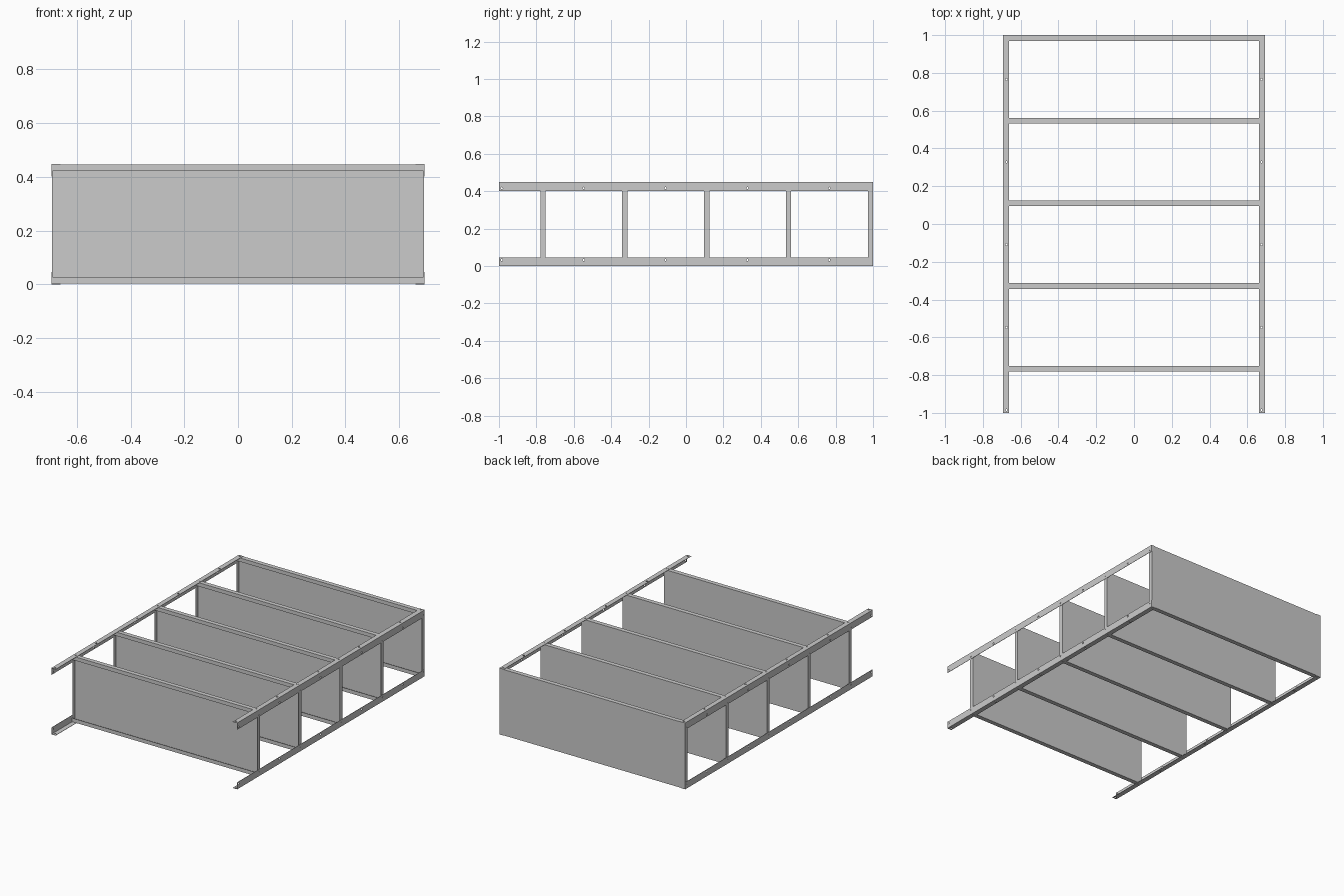
import bpy, bmesh
from mathutils import Vector, Matrix

if "Cube" in bpy.data.objects:
    bpy.data.objects.remove(bpy.data.objects["Cube"])

W, H = 0.694, 0.448      # half width, full height
T = 0.002                # sheet thickness
LX, LZ = 0.033, 0.046    # post leg widths
PITCH = 0.2189           # hole spacing along posts
HOLES = [0.985 - PITCH * i for i in range(10)]


def make_object(name, bm):
    bmesh.ops.recalc_face_normals(bm, faces=bm.faces)
    mesh = bpy.data.meshes.new(name)
    bm.to_mesh(mesh)
    bm.free()
    ob = bpy.data.objects.new(name, mesh)
    bpy.context.collection.objects.link(ob)
    return ob


def extrude_profile(bm, pts, direction):
    face = bm.faces.new([bm.verts.new(p) for p in pts])
    ext = bmesh.ops.extrude_face_region(bm, geom=[face])
    verts = [g for g in ext["geom"] if isinstance(g, bmesh.types.BMVert)]
    bmesh.ops.translate(bm, verts=verts, vec=Vector(direction))


def add_box(bm, lo, hi):
    lo, hi = Vector(lo), Vector(hi)
    m = Matrix.Translation((lo + hi) / 2) @ Matrix.Diagonal((*(hi - lo), 1))
    bmesh.ops.create_cube(bm, size=1, matrix=m)


# hole cutters for one post
bm = bmesh.new()
for y in HOLES:
    for loc, rot in (((W - 0.019, y, H / 2), Matrix.Identity(4)),
                     ((W, y, H / 2 - 0.032), Matrix.Rotation(1.570796, 4, 'Y'))):
        bmesh.ops.create_cone(bm, cap_ends=True, segments=12, radius1=0.0055,
                              radius2=0.0055, depth=0.012,
                              matrix=Matrix.Translation(loc) @ rot)
cutter = make_object("hole_cutter", bm)
cutter.location.z = H / 2
cutter.hide_render = True
cutter.hide_viewport = True

# four L-section posts: one profile, punched and mirrored
bm = bmesh.new()
h = H / 2
section = [(W, h), (W, h - LZ), (W - T, h - LZ), (W - T, h - T),
           (W - LX, h - T), (W - LX, h)]
extrude_profile(bm, [(x, -1, z) for x, z in section], (0, 2, 0))
posts = make_object("corner_posts", bm)
posts.location.z = h
cut = posts.modifiers.new("holes", 'BOOLEAN')
cut.operation, cut.object, cut.solver = 'DIFFERENCE', cutter, 'EXACT'
mir = posts.modifiers.new("mirror", 'MIRROR')
mir.use_axis = (True, False, True)
mir.use_mirror_merge = False

# folded tray shelves: panel at the back, rims and return lips toward the front
for i in range(5):
    yc = HOLES[2 * i]
    y0, y1 = yc - 0.015, yc + 0.015
    x, z0, z1 = W - T, T, H - T
    lip = 0.025
    # C-shaped section swept across the width
    sec = [(y0, z0), (y1, z0), (y1, z1), (y0, z1), (y0, z1 - lip),
           (y0 + T, z1 - lip), (y0 + T, z1 - T), (y1 - T, z1 - T),
           (y1 - T, z0 + T), (y0 + T, z0 + T), (y0 + T, z0 + lip), (y0, z0 + lip)]
    bm = bmesh.new()
    extrude_profile(bm, [(-x, y, z) for y, z in sec], (2 * x, 0, 0))
    # end rims
    for s in (-1, 1):
        a, b = sorted((s * x, s * (x - T)))
        add_box(bm, (a, y0 + T, z0 + T), (b, y1 - T, z1 - T))
    make_object(f"shelf_{i + 1}", bm)
